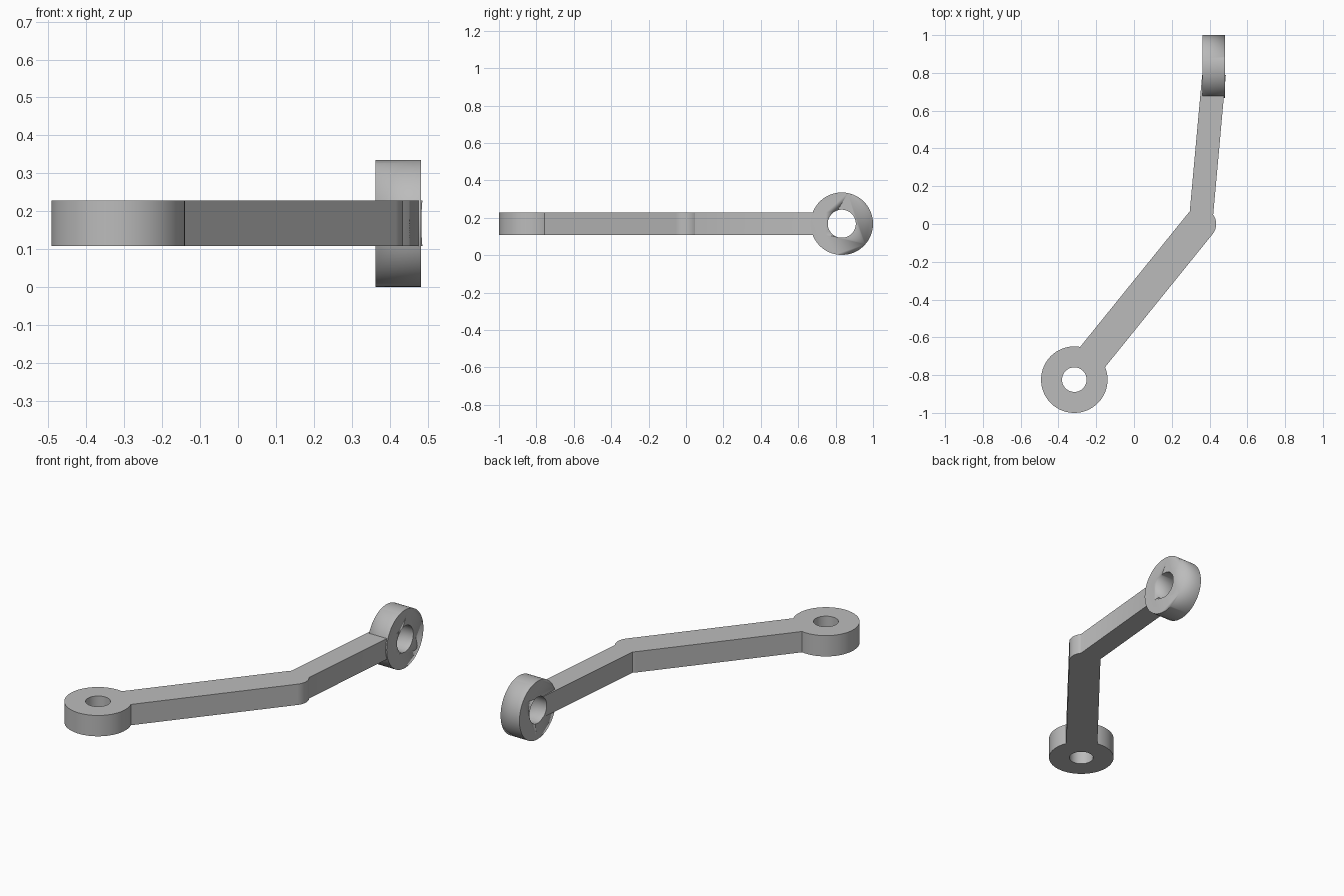
import bpy, math
from mathutils import Vector

cube = bpy.data.objects.get("Cube")
if cube:
    bpy.data.objects.remove(cube, do_unlink=True)

grey = bpy.data.materials.new("plain_grey")
grey.use_nodes = True
COLOUR = (0.5, 0.5, 0.5, 1)
grey.diffuse_color = COLOUR
grey.node_tree.nodes["Principled BSDF"].inputs["Base Color"].default_value = COLOUR

MID = 0.168      # height of the arm centre line
THICK = 0.12     # thickness of every part
eye_a = Vector((-0.316, -0.824, MID))
elbow = Vector((0.35, 0, MID))
eye_b = Vector((0.4225, 0.833, MID))


def finish(name):
    ob = bpy.context.object
    ob.name = name
    ob.data.materials.append(grey)
    return ob


def disc(name, centre, radius, depth=THICK, sideways=False):
    turn = (0, math.pi / 2, 0) if sideways else (0, 0, 0)
    bpy.ops.mesh.primitive_cylinder_add(vertices=96, radius=radius, depth=depth,
                                        location=centre, rotation=turn)
    return finish(name)


def bar(name, start, end, width):
    along = end - start
    bpy.ops.mesh.primitive_cube_add(size=1, location=(start + end) / 2,
                                    rotation=(0, 0, math.atan2(along.y, along.x)))
    ob = finish(name)
    ob.scale = (along.length, width, THICK)
    return ob


def combine(target, other, operation):
    mod = target.modifiers.new(operation.lower(), 'BOOLEAN')
    mod.operation, mod.solver, mod.object = operation, 'EXACT', other
    bpy.context.view_layer.objects.active = target
    bpy.ops.object.modifier_apply(modifier=mod.name)
    bpy.data.objects.remove(other, do_unlink=True)


# Bent arm with a rounded elbow and an eye at each end
link = bar("bent_link", eye_a, elbow, 0.17)
parts = [
    disc("elbow_round", elbow, 0.085),
    bar("short_arm", elbow + Vector((0.002, 0, 0)), eye_b + Vector((0.005, 0, 0)), 0.125),
    disc("flat_eye", eye_a, 0.176),
    disc("upright_eye", eye_b, 0.167, sideways=True),
]
for part in parts:
    combine(link, part, 'UNION')

# Through holes in both eyes
combine(link, disc("flat_hole", eye_a, 0.065, 0.5), 'DIFFERENCE')
combine(link, disc("upright_hole", eye_b, 0.075, 0.5, True), 'DIFFERENCE')

bpy.ops.object.select_all(action='DESELECT')
link.select_set(True)
bpy.context.view_layer.objects.active = link
bpy.ops.object.shade_smooth_by_angle(angle=math.radians(30))
